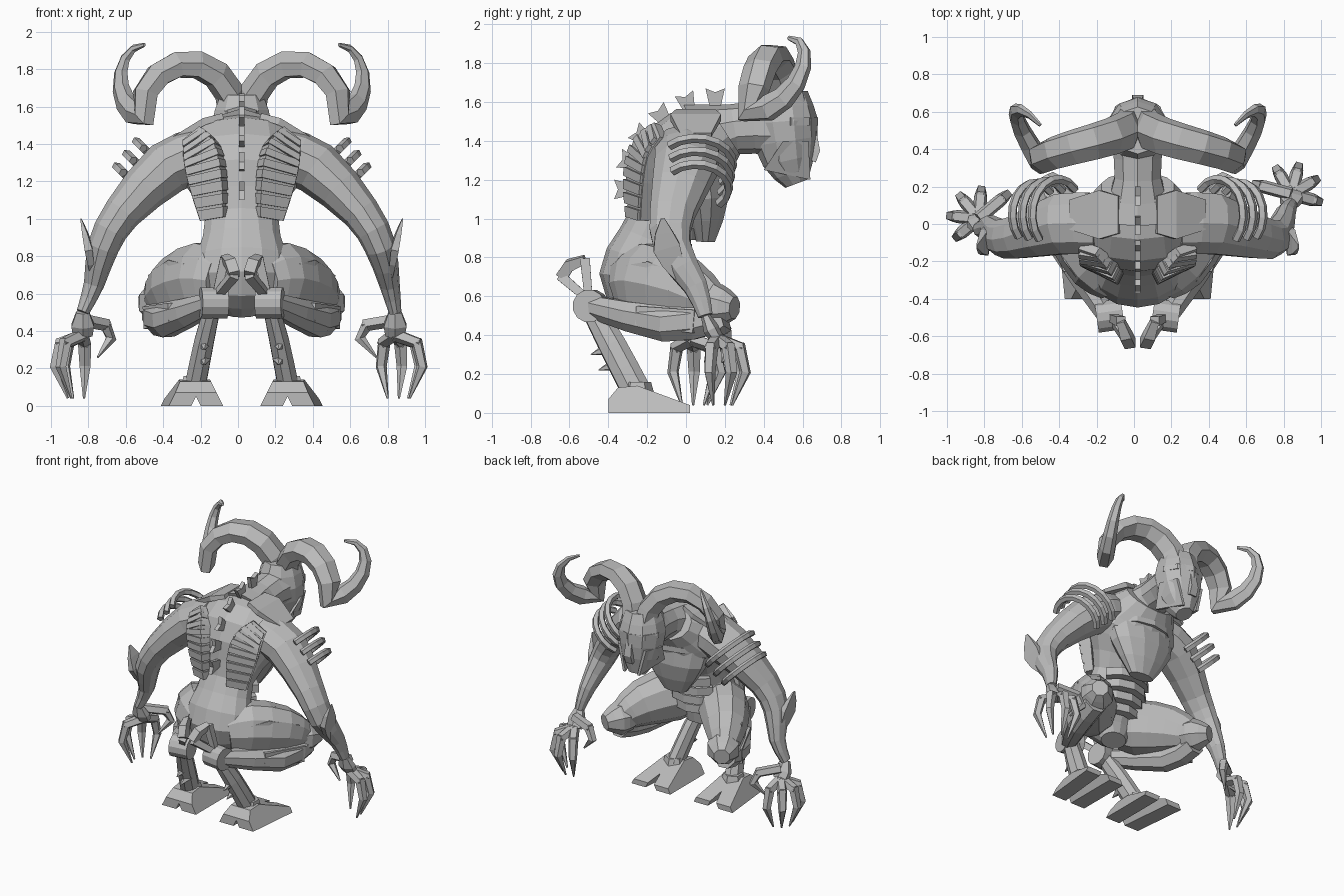
import bpy, bmesh
from math import sin, cos, pi, radians
from mathutils import Vector

cube = bpy.data.objects.get("Cube")
if cube:
    bpy.data.objects.remove(cube)

GREY = (0.5, 0.5, 0.5, 1)
stone = bpy.data.materials.new("stone_grey")
stone.use_nodes = True
stone.diffuse_color = GREY
stone.node_tree.nodes["Principled BSDF"].inputs["Base Color"].default_value = GREY
CENTRE = 0.02  # x of the body's mirror plane
X, Y, Z = Vector((1, 0, 0)), Vector((0, 1, 0)), Vector((0, 0, 1))
LEFT, MIDDLE, RIGHT = 1, 0, -1


def finish(name, bm, side):
    """Turn a mesh into an object on the left, the right or the middle."""
    for vert in bm.verts:
        vert.co.x = CENTRE + vert.co.x * (side or LEFT)
    bmesh.ops.recalc_face_normals(bm, faces=bm.faces)
    mesh = bpy.data.meshes.new(name)
    bm.to_mesh(mesh)
    bm.free()
    mesh.materials.append(stone)
    prefix = {LEFT: "left_", RIGHT: "right_", MIDDLE: ""}[side]
    part = bpy.data.objects.new(prefix + name, mesh)
    bpy.context.collection.objects.link(part)


def smooth(points, steps):
    """Curve through a few (x, y, z, half width) points."""
    points = [Vector(point) for point in points]
    padded = [points[0] * 2 - points[1], *points, points[-1] * 2 - points[-2]]
    curve = []
    for before, start, end, after in zip(padded, padded[1:], padded[2:], padded[3:]):
        pull_in, pull_out = (end - before) / 2, (after - start) / 2
        for step in range(steps):
            t = step / steps
            ease = t * t * (3 - 2 * t)
            curve.append(start + (end - start) * ease
                         + pull_in * t * (1 - t) ** 2 - pull_out * t * t * (1 - t))
    return curve + [points[-1]]


def sweep(name, points, side=MIDDLE, ref=X, sides=8, flat=1, steps=2):
    """Skin of rings along a curve; ref gives the direction of the width."""
    bm = bmesh.new()
    curve = smooth(points, steps)
    across, rings, last = Vector(ref), [], len(curve) - 1
    grow = 1 / cos(pi / sides) if sides < 6 else 1
    for i, point in enumerate(curve):
        ahead = curve[min(i + 1, last)].xyz - curve[max(i - 1, 0)].xyz
        ahead.normalize()
        across = (across - ahead * across.dot(ahead)).normalized()
        through = ahead.cross(across) * flat
        ring = []
        for k in range(sides):
            angle = 2 * pi * (k + 0.5) / sides
            offset = across * cos(angle) + through * sin(angle)
            ring.append(bm.verts.new(point.xyz + offset * point.w * grow))
        rings.append(ring)
    for low, high in zip(rings, rings[1:]):
        for k in range(sides):
            bm.faces.new((low[k - 1], low[k], high[k], high[k - 1]))
    bm.faces.new(rings[0])
    bm.faces.new(rings[-1])
    finish(name, bm, side)


def plate(name, outline, depth, side=MIDDLE):
    """Flat outline pushed out along a vector."""
    bm = bmesh.new()
    face = bm.faces.new([bm.verts.new(point) for point in outline])
    for item in bmesh.ops.extrude_face_region(bm, geom=[face])["geom"]:
        if isinstance(item, bmesh.types.BMVert):
            item.co += Vector(depth)
    finish(name, bm, side)


# Torso, neck and breast shield
sweep("torso", [(0, -.2, .5, .1), (0, -.26, .7, .26), (0, -.15, 1, .2),
                (0, 0, 1.3, .35), (0, .2, 1.45, .2)], sides=14, flat=.72, steps=3)
sweep("neck", [(0, .05, 1.4, .2), (0, .25, 1.46, .13), (0, .45, 1.47, .15)], sides=10)
sweep("chest", [(0, .05, 1.35, .3), (0, .1, 1.1, .25), (0, .1, .88, .1)],
      sides=12, flat=.5)

# Bowed ridges across the belly and the collar
bow = [radians(angle) for angle in range(-60, 61, 30)]
for i in range(4):
    height, front = .68 + .08 * i, .03 * i - .06
    sweep("belly_ridge", [(sin(a) / 5, front - (1 - cos(a)) / 5, height, .03) for a in bow],
          ref=Z, sides=4, steps=1)
sweep("collar_ridge", [(sin(a) / 4, cos(a) / 5 + .03, 1.25, .02) for a in bow],
      ref=Z, sides=4, steps=1)

# Head with narrow chin and nose
sweep("head", [(0, .5, 1.66, .12), (0, .5, 1.5, .17), (0, .53, 1.3, .13), (0, .57, 1.18, .06)],
      sides=10, flat=1.05)
sweep("nose", [(0, .64, 1.5, .02), (0, .66, 1.35, .03), (0, .64, 1.3, .03)], sides=4, steps=1)

for side in (LEFT, RIGHT):
    sweep("brow", [(0, .66, 1.5, .02), (.1, .62, 1.5, .02), (.15, .53, 1.5, .02)],
          side, ref=Z, sides=4, steps=1)
    plate("cheek", [(.1, .63, 1.4), (.05, .64, 1.2), (.1, .4, 1.25), (.15, .5, 1.4)],
          X * .02, side)
    # Horn: an arch out and back, then a hook forward and up
    turn = [pi * k / 7 for k in range(8)]
    horn = [(.29 - cos(a) / 4, .53 - a / 15, 1.55 + .28 * sin(a)) for a in turn[:-1]]
    horn += [(.52 + sin(a) * .13, .33 + .28 * sin(a * .75), 1.74 - cos(a) * .19) for a in turn]
    taper = [.11 * (1 - (k / len(horn)) ** 1.7) for k in range(len(horn))]
    sweep("horn", [(*point, width) for point, width in zip(horn, taper)],
          side, ref=Y, sides=6, flat=.75, steps=1)

# Flared fins fanned around the curve of the back
for i in range(6):
    angle = pi - pi / 10 * i
    out = Y * cos(angle) + Z * sin(angle)
    along = out.cross(X)
    root = Vector((-.015, .15, 1.15)) + out * .42
    flare = [(-.02, -.03), (-.05, .1), (0, .08), (.05, .1), (.02, -.03)]
    plate("spine_fin", [root + along * w + out * h for w, h in flare], X * .03)

# Ribbed back panels and shoulder blade plates
panel = [(.15, -.24, 1, .07), (.18, -.23, 1.2, .1), (.21, -.2, 1.35, .1), (.26, -.13, 1.45, .06)]
wrap = X * 2 + Y
raise_back = Vector((0, -.02, 0, 0))
for side in (LEFT, RIGHT):
    sweep("back_panel", panel, side, ref=wrap, sides=4, flat=.4)
    curve = smooth(panel, 3)
    for low, high in zip(curve, curve[1:]):
        sweep("back_rib", [low + raise_back, low.lerp(high, .8) + raise_back],
              side, ref=wrap, sides=4, flat=.35, steps=1)
    sweep("shoulder_blade_plate", [(.1, .05, 1.55, .1), (.2, .05, 1.52, .13), (.36, .05, 1.43, .08)],
          side, ref=Y, sides=4, flat=.15, steps=1)

# Arms; each hand reaches forward and fans its fingers by its own amount
for side, reach, fan, wrist in ((LEFT, .1, 165, .82), (RIGHT, -.03, 140, .85)):
    sweep("arm", [(.2, 0, 1.35, .17), (.4, 0, 1.27, .17), (.64, -.07, 1.03, .12),
                  (.74, -.07, .85, .1), (.79, reach / 2, .65, .065), (wrist, reach, .5, .04)],
          side, ref=Y, sides=10, flat=.85)
    sweep("elbow_blade", [(.8, -.03, .7, .03), (.82, -.1, .85, .07), (.86, -.12, 1, .01)],
          side, ref=Y, sides=4, flat=.3)
    # Raised loops round the shoulder
    outward = (X + Z).normalized()
    for i in range(3):
        hub = Vector((.43, .05, 1.28)) + (X - Z) * i * .06
        size = .19 - .01 * i
        arc = [hub + (outward * cos(a) + Y * sin(a)) * size
               for a in (radians(angle) for angle in range(-45, 136, 20))]
        sweep("shoulder_loop", [(*point, .02) for point in arc],
              side, ref=X - Z, sides=5, steps=1)
    # Palm and hooked fingers, the first being the thumb
    palm = Vector((wrist, reach + .06, .38))
    sweep("palm", [(wrist, reach, .5, .04), (wrist, reach + .03, .43, .07), (*palm, .06)],
          side, sides=6, flat=.6, steps=1)
    for i in range(5):
        angle = radians(fan - 45 * i)
        spread = X * cos(angle) + Y * sin(angle)
        if i == 0:
            start, drop, span = palm + Z * .08, Z * .2, spread * 1.3
        else:
            start, drop, span = palm, Z * .34, spread
        joints = [start, start + span * .12 - drop / 8, start + span * .15 - drop / 2,
                  start + span * .08 - drop]
        widths = (.03, .03, .025, .005)
        sweep("finger", [(*joint, width) for joint, width in zip(joints, widths)],
              side, ref=Z, sides=5, steps=1)
        sweep("knuckle", [(*(joints[1] + spread * end), .03) for end in (-.02, .02)],
              side, ref=Z, sides=6, steps=1)

for side in (LEFT, RIGHT):
    # Folded legs with armour plates
    sweep("thigh", [(.1, -.3, .67, .15), (.2, -.2, .68, .2), (.36, 0, .63, .17),
                    (.45, .15, .55, .1)], side, ref=Z, sides=10, flat=.9)
    sweep("thigh_side_plate", [(.3, -.3, .7, .06), (.37, -.2, .7, .08), (.48, 0, .64, .06)],
          side, ref=Z, sides=4, flat=.25, steps=1)
    sweep("thigh_top_plate", [(.28, -.05, .79, .08), (.42, .13, .66, .07)],
          side, sides=4, flat=.25, steps=1)
    sweep("knee_cap", [(.4, .08, .55, .1), (.45, .16, .55, .12), (.5, .25, .54, .06)],
          side, ref=Z)
    sweep("calf", [(.45, .14, .5, .1), (.4, -.1, .46, .1), (.16, -.5, .55, .06)],
          side, ref=Z, flat=.9)
    sweep("calf_plate", [(.5, .05, .47, .06), (.37, -.25, .5, .05)],
          side, ref=Z, sides=4, flat=.5, steps=1)
    # Hock joint with a forked spur
    sweep("hock_joint", [(.08, -.48, .55, .085), (.22, -.5, .55, .085)],
          side, ref=Z, sides=12, steps=1)
    low_tip, high_tip = (.04, -.64, .7), (.09, -.52, .79)
    for name, tip in (("rear_spur", low_tip), ("upper_spur", high_tip)):
        sweep(name, [(.14, -.5, .58, .02), (*tip, .025)], side, sides=4, steps=1)
    sweep("spur_bridge", [(*low_tip, .03), (.06, -.6, .76, .03), (*high_tip, .02)],
          side, sides=4, steps=1)
    # Shank with back spikes
    sweep("shank", [(.15, -.49, .55, .06), (.2, -.38, .35, .075), (.25, -.25, .1, .08)],
          side, ref=Y, flat=.75)
    for i in range(2):
        root = Vector((.2, -.4 + .04 * i, .33 - .08 * i))
        tip = root - Y * .09 - Z * .03
        sweep("shank_spike", [(*root, .03), (*tip, .002)], side, sides=5, steps=1)
    # Cloven foot with sloping outer walls
    sweep("ankle", [(.25, -.25, .16, .07), (.25, -.25, .05, .1)], side, sides=6, steps=1)
    hoof = [(-.4, 0), (-.4, .07), (-.35, .13), (-.25, .14), (.02, .04), (.02, 0)]
    for name, heel, splay, lean in (("inner_hoof", .1, 0, .5), ("outer_hoof", .27, .1, -.5)):
        outline = [(heel + splay * (y + .4) + lean * z, y, z) for y, z in hoof]
        plate(name, outline, X * .12, side)
